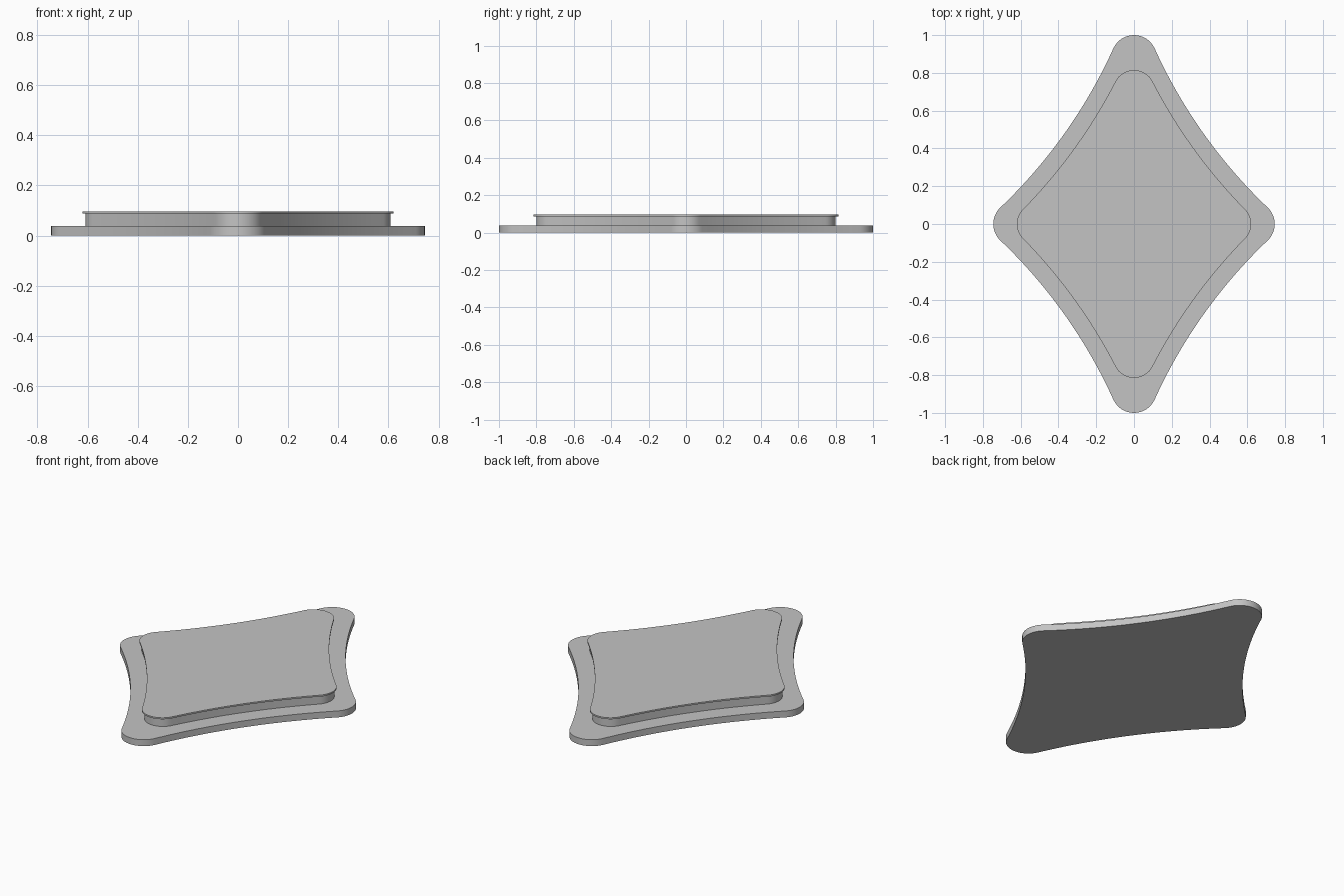
import bpy, bmesh, math
from mathutils import Vector

cube = bpy.data.objects.get("Cube")
if cube:
    bpy.data.objects.remove(cube, do_unlink=True)

grey = bpy.data.materials.new("plain_grey")
grey.use_nodes = True
grey.diffuse_color = (0.55, 0.55, 0.55, 1)
grey.node_tree.nodes["Principled BSDF"].inputs["Base Color"].default_value = grey.diffuse_color


def arc(centre, radius, start, end, steps):
    """Points along a circular arc, both ends included."""
    angles = [start + (end - start) * i / steps for i in range(steps + 1)]
    return [centre + radius * Vector((math.cos(a), math.sin(a))) for a in angles]


def outline(half_x, half_y, corner, bow):
    """Diamond with rounded corners and inward bowed sides tangent to them."""
    side, end = Vector((half_x - corner, 0)), Vector((0, half_y - corner))
    chord = end - side
    outward = Vector((chord.y, -chord.x)).normalized()
    reach = math.sqrt((bow + corner) ** 2 - (chord.length / 2) ** 2)
    bow_centre = (side + end) / 2 + outward * reach
    to_side, to_end = bow_centre - side, bow_centre - end
    a = math.atan2(to_side.y, to_side.x)
    b = math.atan2(to_end.y, to_end.x)
    quarter = arc(side, corner, 0, a, 8)
    quarter += arc(bow_centre, bow, a + math.pi, b + math.pi, 20)[1:]
    quarter += arc(end, corner, b, math.pi / 2, 8)[1:]
    # Mirror the quarter to the other three
    half = quarter + [Vector((-p.x, p.y)) for p in reversed(quarter[:-1])]
    return half + [Vector((p.x, -p.y)) for p in reversed(half[1:-1])]


def plate(name, points, bottom, top, capped=True):
    bm = bmesh.new()
    low = [bm.verts.new((p.x, p.y, bottom)) for p in points]
    high = [bm.verts.new((p.x, p.y, top)) for p in points]
    for i in range(len(points)):
        j = (i + 1) % len(points)
        bm.faces.new((low[i], low[j], high[j], high[i]))
    if capped:
        bm.faces.new(low[::-1])
        bm.faces.new(high)
    mesh = bpy.data.meshes.new(name)
    bm.to_mesh(mesh)
    bm.free()
    mesh.materials.append(grey)
    obj = bpy.data.objects.new(name, mesh)
    bpy.context.collection.objects.link(obj)
    bpy.ops.object.select_all(action="DESELECT")
    obj.select_set(True)
    bpy.context.view_layer.objects.active = obj
    bpy.ops.object.shade_smooth_by_angle(angle=math.radians(30))


# Wide base, raised wall, and thin overhanging top
plate("base_plate", outline(0.745, 1.0, 0.12, 2.7), 0, 0.038)
plate("raised_wall", outline(0.608, 0.80, 0.10, 2.8), 0.038, 0.087, capped=False)
plate("top_plate", outline(0.62, 0.815, 0.11, 2.8), 0.087, 0.096)
